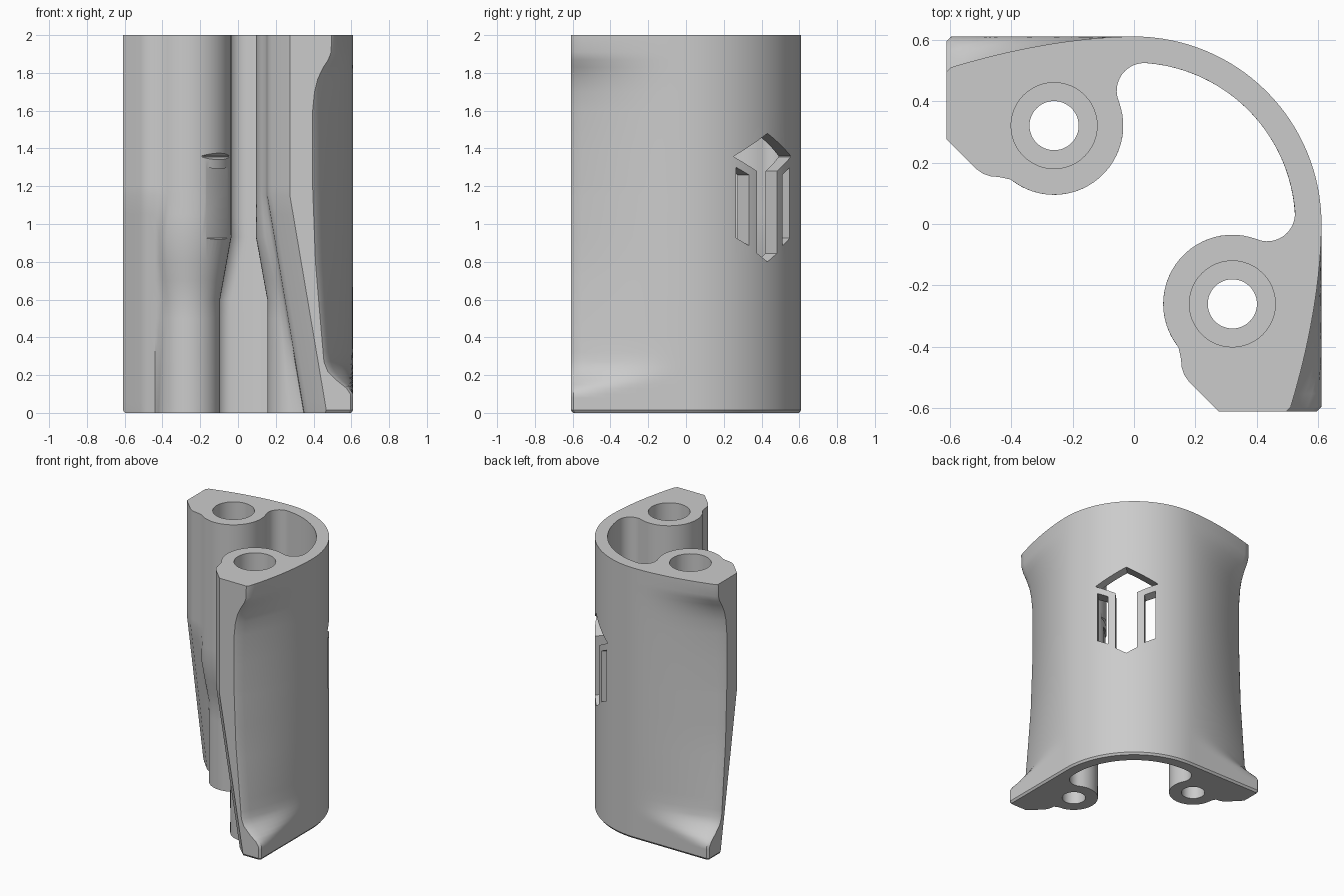
import bpy, bmesh
from math import cos, sin, radians, atan2, acos, hypot, sqrt, pi
from mathutils import Vector

cube = bpy.data.objects.get("Cube")
if cube:
    bpy.data.objects.remove(cube, do_unlink=True)

R_OUT, R_IN = 0.61, 0.525           # curved wall
BOSS = (0.32, -0.26)                # screw boss centre, mirrored across x = y
POCKET = 0.09                       # fillet between boss and wall
# height and thickness position of the scooped outer flank at its free end
FLANK = [(0, .61), (.1, .61), (.13, .59), (.17, .54), (.22, .49), (.27, .47), (.5, .45),
         (.8, .425), (1.2, .41), (1.6, .41), (1.7, .42), (1.77, .438), (1.83, .467),
         (1.87, .493), (1.91, .508), (2, .51)]


def flank(z):
    if z <= 0:
        return FLANK[0][1]
    for (z0, a), (z1, b) in zip(FLANK, FLANK[1:]):
        if z <= z1:
            return a + (b - a) * (z - z0) / (z1 - z0)
    return FLANK[-1][1]


def clamp(v):
    return max(0.0, min(1.0, v))


def arc(c, r, a0, a1, n):
    return [(c[0] + r * cos(a0 + (a1 - a0) * i / n),
             c[1] + r * sin(a0 + (a1 - a0) * i / n)) for i in range(n + 1)]


def half_section(z):
    """Section of one arm, from the outer wall round to the inner wall."""
    slide = clamp((1.15 - z) / 1.15)            # slanted free edge
    d = 0.195 * slide
    r = 0.225 - 0.06 * clamp((0.93 - z) / 0.33)  # boss narrows below
    outer = arc((0, 0), R_OUT, pi / 4, 0, 16)
    n = 14
    for i in range(1, n + 1):
        t = i / n
        e = flank(z - 0.12 * (1 - t) * max(0, 1 - z))
        outer.append((R_OUT - (R_OUT - e) * t ** 1.8, -0.595 * t))
    outer += [(flank(z) - 0.015, -R_OUT), (0.275 + d, -R_OUT)]
    if z == 0:                                  # small bevel round the foot
        outer = [(x * 0.982, y * 0.982) for x, y in outer]
    # ridge beside the boss
    pts = outer + [(0.18 + d, -0.515), (0.163 + d, -0.49), (0.155 + d, -0.465),
                   (0.153 + d, -0.44)]
    a0 = radians(210 + 45 * slide)
    start = (BOSS[0] + r * cos(a0), BOSS[1] + r * sin(a0))
    pts.append(((pts[-1][0] + start[0]) / 2 + 0.006, (pts[-1][1] + start[1]) / 2 + 0.004))
    # pocket fillet tangent to both the boss and the inner wall
    k, q, g = hypot(*BOSS), R_IN - POCKET, r + POCKET
    pa = atan2(BOSS[1], BOSS[0]) + acos((q * q + k * k - g * g) / (2 * q * k))
    pc = (q * cos(pa), q * sin(pa))
    touch = atan2(pc[1] - BOSS[1], pc[0] - BOSS[0])
    pts += arc(BOSS, r, a0, touch, 24)
    pts += arc(pc, POCKET, touch + pi, pa + 2 * pi, 12)[1:]
    pts += arc((0, 0), R_IN, pa, pi / 4, 16)[1:]
    return pts


def make_object(name, bm):
    bmesh.ops.recalc_face_normals(bm, faces=bm.faces)
    me = bpy.data.meshes.new(name)
    bm.to_mesh(me)
    bm.free()
    ob = bpy.data.objects.new(name, me)
    bpy.context.collection.objects.link(ob)
    return ob


def loft(bm, rings):
    rings = [[bm.verts.new(p) for p in ring] for ring in rings]
    for a, b in zip(rings, rings[1:]):
        for i in range(len(a)):
            j = (i + 1) % len(a)
            bm.faces.new((a[i], a[j], b[j], b[i]))
    bm.faces.new(rings[0][::-1])
    bm.faces.new(rings[-1])


# Main body: lofted sections
levels = sorted({z for z, _ in FLANK} | {.015, .06, .08, .15, .195, .245, .32, .4, .6, .7,
                                         .93, 1.05, 1.15, 1.4})
rings = []
for z in levels:
    half = half_section(z)
    other = [(y, x) for x, y in half[-2:0:-1]]
    rings.append([(x, y, z) for x, y in half + other])
bm = bmesh.new()
loft(bm, rings)
body = make_object("bracket_body", bm)

# Screw holes: narrow through hole and wide bore from the top
cutters = []
for x, y in (BOSS, BOSS[::-1]):
    bm = bmesh.new()
    steps = [(0.08, -0.1), (0.08, 0.9), (0.14, 0.9), (0.14, 2.1)]
    loft(bm, [[(px, py, z) for px, py in arc((x, y), r, 0, 2 * pi, 48)[:-1]]
              for r, z in steps])
    cutters.append(make_object("screw_hole_cutter", bm))

# Wall openings: arrow-shaped vent and a slanted slot on each side
vent = [(0, 1.48), (.212, 1.36), (.212, 1.355), (.075, 1.28), (.075, .845), (0, .8)]
vent += [(-u, z) for u, z in vent[-2:0:-1]]
slot = [(.125, .885), (.2, .925), (.2, 1.3), (.125, 1.26)]
across, inward = Vector((-1, 1, 0)) / sqrt(2), Vector((1, 1, 0)) / sqrt(2)
for shape in (vent, slot, [(-u, z) for u, z in slot]):
    bm = bmesh.new()
    loft(bm, [[across * u + inward * w + Vector((0, 0, z)) for u, z in shape]
              for w in (-0.2, 0.8)])
    cutters.append(make_object("vent_cutter", bm))

bpy.context.view_layer.objects.active = body
for c in cutters:
    c.hide_render = True
    m = body.modifiers.new("cut", 'BOOLEAN')
    m.operation, m.solver, m.object = 'DIFFERENCE', 'EXACT', c
    bpy.ops.object.modifier_apply(modifier=m.name)
    bpy.data.objects.remove(c, do_unlink=True)

# Plain grey finish
mat = bpy.data.materials.new("plain_grey")
mat.use_nodes = True
grey = (0.6, 0.6, 0.6, 1)
mat.diffuse_color = grey
mat.node_tree.nodes["Principled BSDF"].inputs["Base Color"].default_value = grey
body.data.materials.clear()
body.data.materials.append(mat)

bpy.ops.object.select_all(action='DESELECT')
body.select_set(True)
bpy.ops.object.shade_smooth_by_angle(angle=radians(30))
